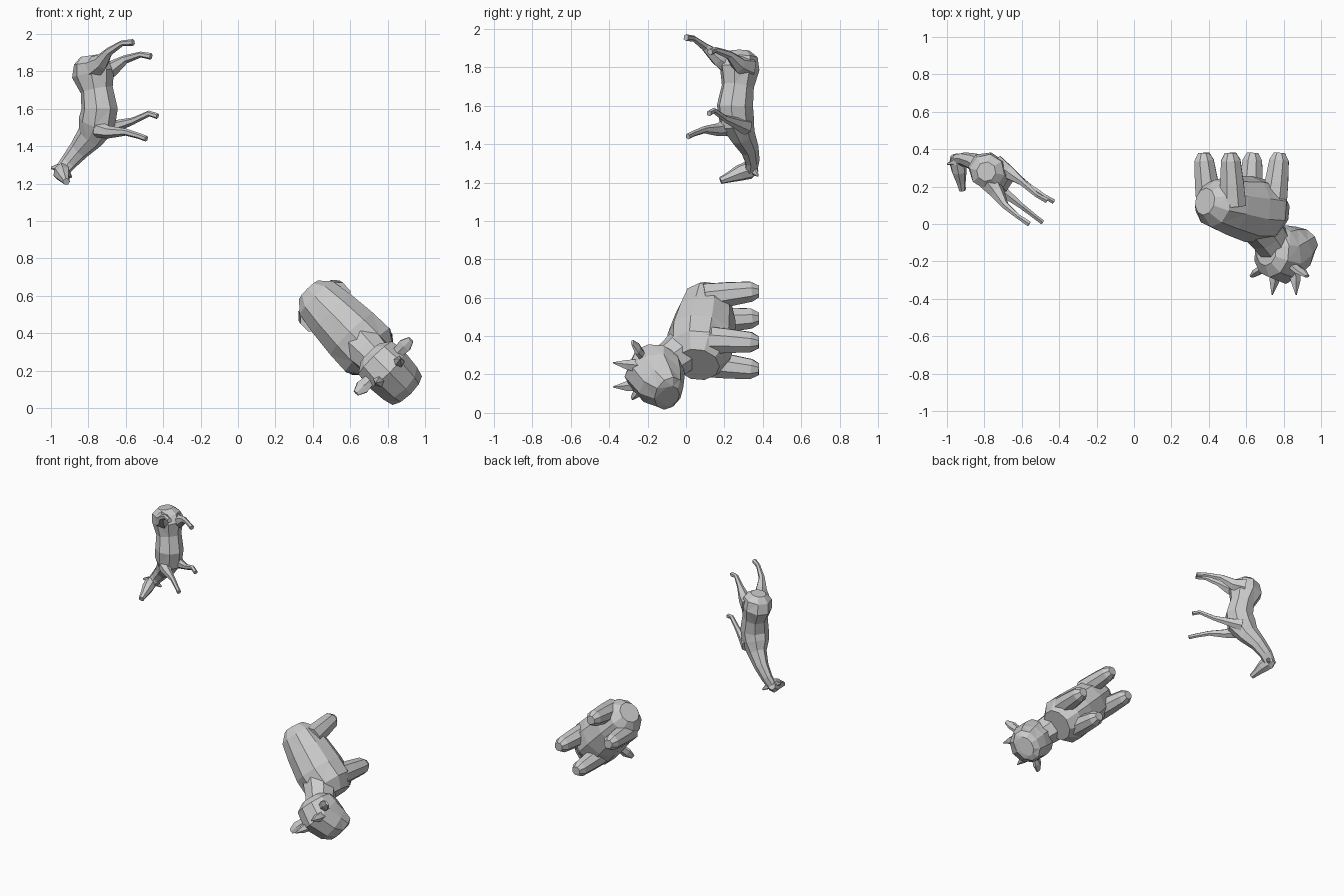
import bpy, bmesh, math
from mathutils import Vector, Matrix


def loft(name, rings, wide, sides=8, frame=None):
    """Rings are (x, y, z, half width, half height); wide is the width direction."""
    bm = bmesh.new()
    pts = [Vector(r[:3]) for r in rings]
    loops = []
    for i, r in enumerate(rings):
        t = (pts[min(i + 1, len(pts) - 1)] - pts[max(i - 1, 0)]).normalized()
        w = Vector(wide)
        w = (w - t * w.dot(t)).normalized()
        h = t.cross(w)
        loop = []
        for k in range(sides):
            a = 2 * math.pi * (k + 0.5) / sides
            loop.append(bm.verts.new(pts[i] + w * math.cos(a) * r[3] * 1.05
                                     + h * math.sin(a) * r[4] * 1.05))
        loops.append(loop)
    for a, b in zip(loops, loops[1:]):
        for k in range(sides):
            n = (k + 1) % sides
            bm.faces.new((a[k], a[n], b[n], b[k]))
    bm.faces.new(loops[0][::-1])
    bm.faces.new(loops[-1])
    if frame:
        bm.transform(frame)
    bmesh.ops.recalc_face_normals(bm, faces=bm.faces)
    bmesh.ops.triangulate(bm, faces=bm.faces)
    mesh = bpy.data.meshes.new(name)
    bm.to_mesh(mesh)
    bm.free()
    ob = bpy.data.objects.new(name, mesh)
    bpy.context.collection.objects.link(ob)
    return ob


# ---- Stocky horned animal: local axes are forward, left, up ----
F, S, U = Vector((0.70, 0, -0.714)), Vector((0.714, 0, 0.70)), Vector((0, -1, 0))
cow = Matrix((F, S, U)).transposed().to_4x4()
cow.translation = (0.575, 0, 0.43)
SIDE = (0, 1, 0)

loft("stocky_body", [
    (-0.28, 0, -0.12, 0.07, 0.07), (-0.22, 0, -0.11, 0.125, 0.12),
    (-0.10, 0, -0.10, 0.145, 0.15), (0.05, 0, -0.08, 0.16, 0.17),
    (0.17, 0, -0.07, 0.165, 0.16), (0.25, 0, -0.06, 0.11, 0.11)], SIDE, 10, cow)
loft("stocky_neck", [
    (0.12, 0, -0.01, 0.11, 0.11), (0.20, 0, 0.06, 0.10, 0.10),
    (0.28, 0, 0.14, 0.09, 0.09)], SIDE, 8, cow)
loft("stocky_head", [
    (0.19, 0, 0.15, 0.07, 0.07), (0.23, 0, 0.155, 0.125, 0.125),
    (0.31, 0, 0.165, 0.135, 0.15), (0.40, 0, 0.125, 0.125, 0.125),
    (0.46, 0, 0.09, 0.11, 0.08), (0.48, 0, 0.085, 0.07, 0.05)], SIDE, 10, cow)

for sy, lr in ((1, "left"), (-1, "right")):
    for sx, fb in ((1, "front"), (-1, "rear")):
        loft(f"stocky_{fb}_{lr}_leg", [
            (sx * 0.155, sy * 0.085, -0.10, 0.075, 0.075),
            (sx * 0.17, sy * 0.095, -0.22, 0.063, 0.066),
            (sx * 0.185, sy * 0.10, -0.34, 0.052, 0.055),
            (sx * 0.187, sy * 0.10, -0.38, 0.03, 0.032)], SIDE, 8, cow)
    loft(f"stocky_{lr}_horn", [
        (0.33, sy * 0.07, 0.25, 0.035, 0.035), (0.33, sy * 0.08, 0.31, 0.025, 0.025),
        (0.325, sy * 0.09, 0.38, 0.003, 0.003)], SIDE, 5, cow)
    loft(f"stocky_{lr}_ear", [
        (0.29, sy * 0.09, 0.22, 0.03, 0.02), (0.29, sy * 0.16, 0.255, 0.04, 0.018),
        (0.29, sy * 0.205, 0.28, 0.018, 0.008)], (1, 0, 0), 6, cow)

# ---- Slender animal, diving head first: world coordinates ----
ACROSS = (0.54, 0.84, 0)
loft("slender_body", [
    (-0.79, 0.28, 1.885, 0.05, 0.05), (-0.785, 0.28, 1.85, 0.09, 0.09),
    (-0.775, 0.28, 1.79, 0.095, 0.115), (-0.755, 0.27, 1.70, 0.08, 0.085),
    (-0.74, 0.255, 1.60, 0.09, 0.095), (-0.755, 0.265, 1.52, 0.085, 0.10),
    (-0.79, 0.295, 1.45, 0.06, 0.075), (-0.85, 0.33, 1.38, 0.045, 0.055),
    (-0.905, 0.345, 1.315, 0.035, 0.045), (-0.94, 0.34, 1.27, 0.03, 0.04)],
    ACROSS, 8)
loft("slender_head", [
    (-0.955, 0.365, 1.28, 0.025, 0.03), (-0.945, 0.33, 1.265, 0.04, 0.048),
    (-0.935, 0.28, 1.25, 0.038, 0.042), (-0.925, 0.22, 1.225, 0.024, 0.026),
    (-0.918, 0.18, 1.21, 0.018, 0.018)], (0.8, 0, -0.5), 7)
for lr, base, tip in (("left", (-0.965, 0.33, 1.285), (-1.0, 0.32, 1.285)),
                      ("right", (-0.92, 0.355, 1.26), (-0.89, 0.375, 1.235))):
    loft(f"slender_{lr}_ear", [base + (0.022, 0.015), tip + (0.006, 0.004)], (0, 0, 1), 5)

# Leg paths: hip or shoulder, knee, ankle, hoof
legs = {
    "front_left": [(-0.72, 0.31, 1.49), (-0.66, 0.27, 1.505), (-0.56, 0.20, 1.535),
                   (-0.475, 0.145, 1.575), (-0.43, 0.12, 1.56)],
    "front_right": [(-0.75, 0.21, 1.49), (-0.69, 0.165, 1.475), (-0.60, 0.095, 1.475),
                    (-0.53, 0.04, 1.455), (-0.49, 0.01, 1.44)],
    "rear_left": [(-0.74, 0.32, 1.80), (-0.67, 0.275, 1.815), (-0.60, 0.225, 1.865),
                  (-0.52, 0.155, 1.89), (-0.465, 0.125, 1.88)],
    "rear_right": [(-0.77, 0.22, 1.82), (-0.73, 0.165, 1.85), (-0.69, 0.10, 1.905),
                   (-0.62, 0.04, 1.95), (-0.56, 0.0, 1.955)],
}
for label, path in legs.items():
    thick = (0.06, 0.042, 0.022, 0.015, 0.017)
    if "front" in label:
        thick = (0.045, 0.032, 0.018, 0.015, 0.015)
    loft(f"slender_{label}_leg", [p + (r * 0.9, r) for p, r in zip(path, thick)], ACROSS, 6)
